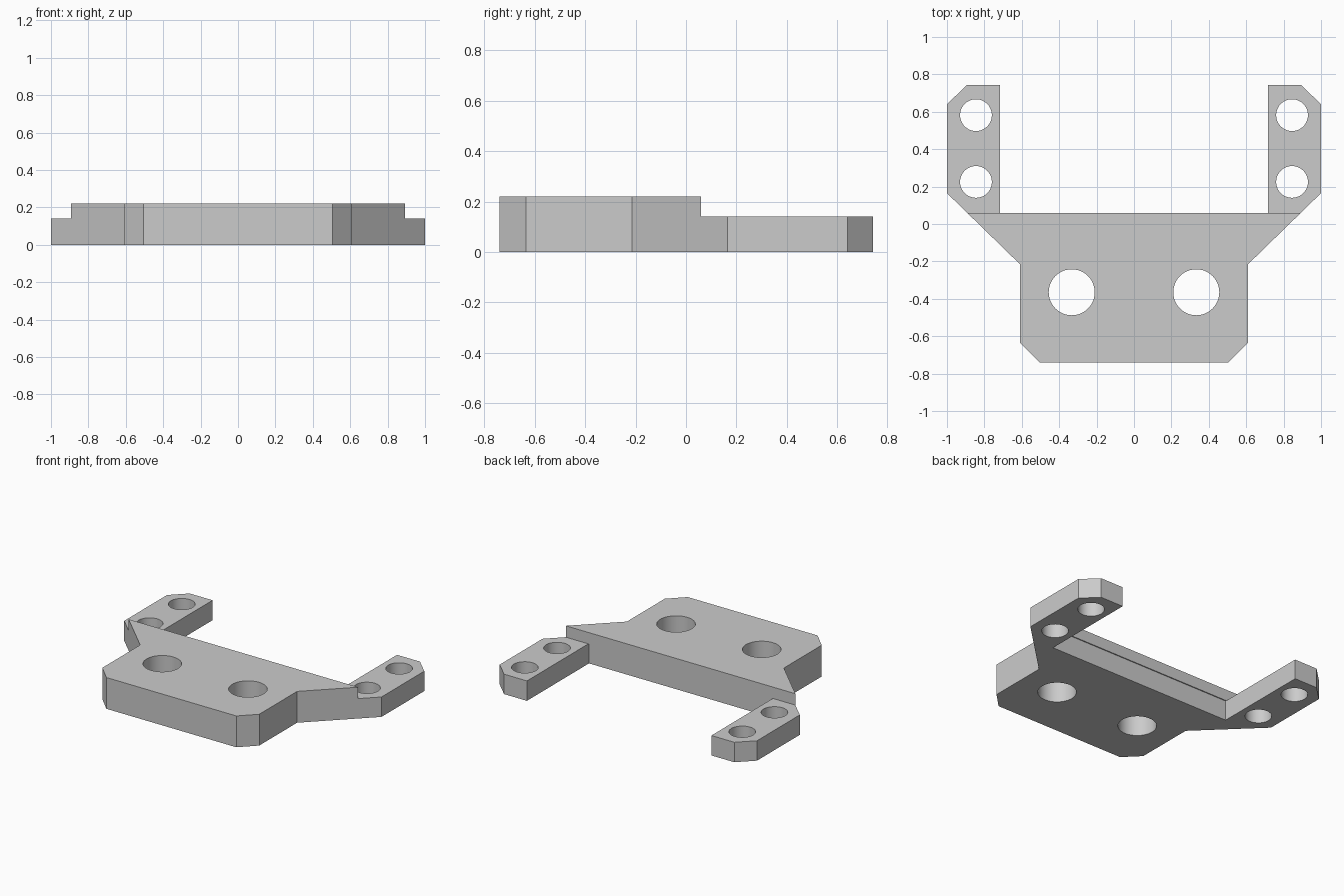
import bpy
import bmesh
import math

old = bpy.data.objects.get("Cube")
if old:
    bpy.data.objects.remove(old, do_unlink=True)

HEIGHT, ARM_HEIGHT, STEP_Y = 0.22, 0.14, 0.06

grey = bpy.data.materials.new("plain grey")
grey.use_nodes = True
colour = (0.6, 0.6, 0.6, 1)
grey.diffuse_color = colour
grey.node_tree.nodes["Principled BSDF"].inputs["Base Color"].default_value = colour


def prism(name, outline, z0, z1):
    """Extrude a flat outline from z0 to z1."""
    bm = bmesh.new()
    face = bm.faces.new([bm.verts.new((x, y, z0)) for x, y in outline])
    top = bmesh.ops.extrude_face_region(bm, geom=[face])
    verts = [v for v in top["geom"] if isinstance(v, bmesh.types.BMVert)]
    bmesh.ops.translate(bm, verts=verts, vec=(0, 0, z1 - z0))
    bmesh.ops.recalc_face_normals(bm, faces=bm.faces)
    mesh = bpy.data.meshes.new(name)
    bm.to_mesh(mesh)
    bm.free()
    mesh.materials.append(grey)
    obj = bpy.data.objects.new(name, mesh)
    bpy.context.collection.objects.link(obj)
    return obj


def box(name, x, y0, y1, z0, z1):
    return prism(name, [(-x, y0), (x, y0), (x, y1), (-x, y1)], z0, z1)


def bore(x, y, radius, sides=48):
    ring = [(x + radius * math.cos(i * math.tau / sides),
             y + radius * math.sin(i * math.tau / sides)) for i in range(sides)]
    return prism("hole_cutter", ring, -0.1, HEIGHT + 0.1)


# Mounting bracket: half outline mirrored into a chamfered plate with two arms
half = [(0.505, -0.74), (0.61, -0.635), (0.61, -0.215), (1, 0.165),
        (1, 0.64), (0.895, 0.742), (0.717, 0.742), (0.717, STEP_Y)]
outline = half + [(-x, y) for x, y in reversed(half)]
bracket = prism("mounting_bracket", outline, 0, HEIGHT)

# Lowered arms, and the shallow relief under the rear lip
cutters = [box("arm_step_cutter", 1.2, STEP_Y, 1, ARM_HEIGHT, 0.5),
           box("lip_relief_cutter", 0.717, STEP_Y - 0.007, 0.1, -0.1, ARM_HEIGHT)]

# Bolt holes in the body and arms
for side in (-1, 1):
    cutters.append(bore(side * 0.333, -0.365, 0.123))
    for y in (0.225, 0.582):
        cutters.append(bore(side * 0.845, y, 0.085))

bpy.ops.object.select_all(action="DESELECT")
bpy.context.view_layer.objects.active = bracket
bracket.select_set(True)
for cutter in cutters:
    cutter.hide_render = True
    mod = bracket.modifiers.new("cut", "BOOLEAN")
    mod.operation = "DIFFERENCE"
    mod.solver = "EXACT"
    mod.object = cutter
    bpy.ops.object.modifier_apply(modifier=mod.name)
    bpy.data.objects.remove(cutter, do_unlink=True)

bpy.ops.object.shade_smooth_by_angle(angle=math.radians(30))
